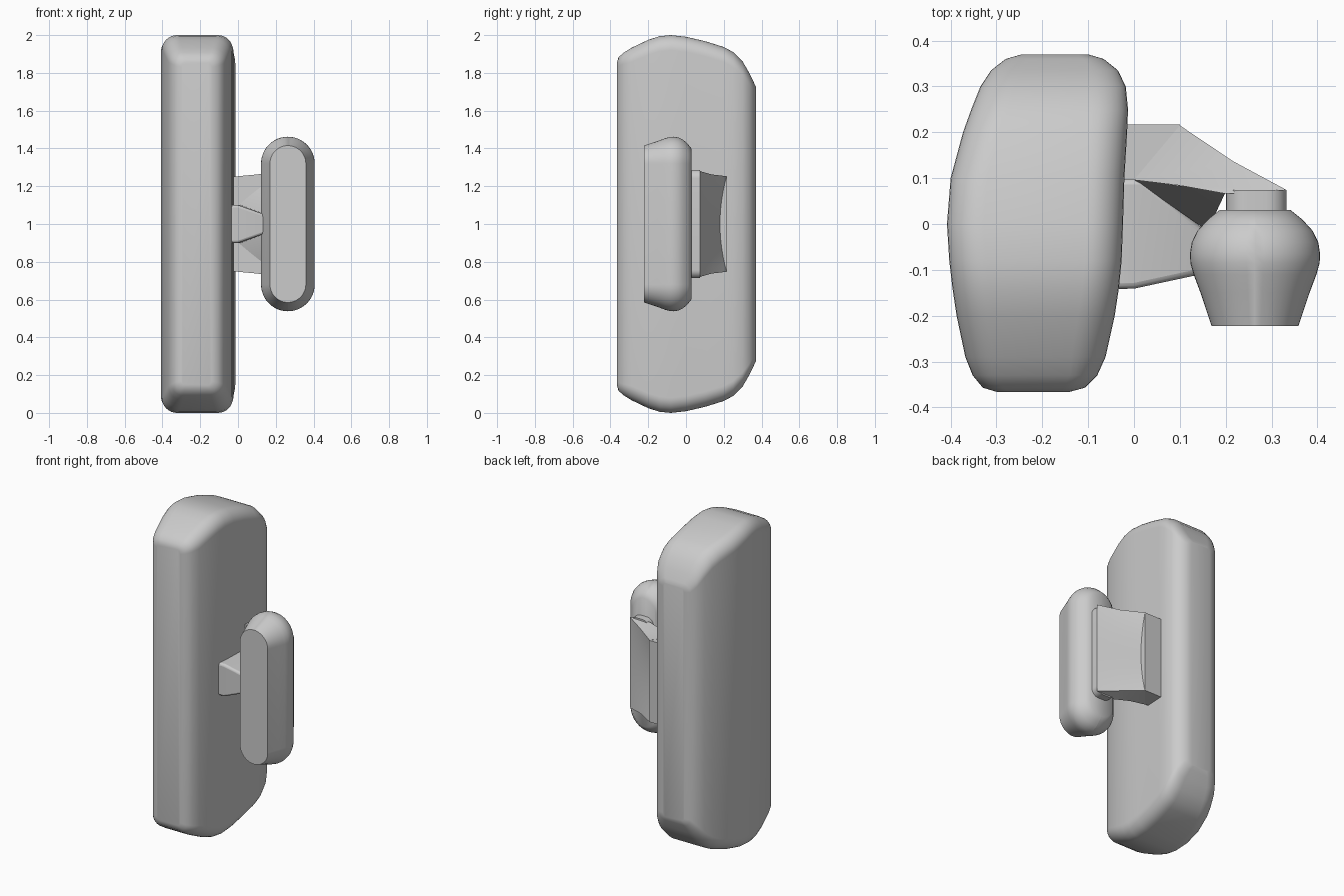
import bpy, bmesh, math

if "Cube" in bpy.data.objects:
    bpy.data.objects.remove(bpy.data.objects["Cube"], do_unlink=True)

grey = bpy.data.materials.new("plain grey")
grey.use_nodes = True
grey.diffuse_color = (0.6, 0.6, 0.6, 1)
bsdf = next(n for n in grey.node_tree.nodes if n.type == 'BSDF_PRINCIPLED')
bsdf.inputs["Base Color"].default_value = (0.6, 0.6, 0.6, 1)


def finish(name, bm, angle=35, bevel=0):
    """Turn a bmesh into a named, shaded object."""
    bmesh.ops.recalc_face_normals(bm, faces=bm.faces)
    mesh = bpy.data.meshes.new(name)
    bm.to_mesh(mesh)
    bm.free()
    mesh.materials.append(grey)
    obj = bpy.data.objects.new(name, mesh)
    bpy.context.collection.objects.link(obj)
    if bevel:
        mod = obj.modifiers.new("soft_edges", 'BEVEL')
        mod.width, mod.segments = bevel, 3
    bpy.ops.object.select_all(action='DESELECT')
    obj.select_set(True)
    bpy.context.view_layer.objects.active = obj
    bpy.ops.object.shade_smooth_by_angle(angle=math.radians(angle))
    return obj


def loft(rings):
    """Skin a list of equal-length point rings and cap both ends."""
    bm = bmesh.new()
    loops = [[bm.verts.new(p) for p in ring] for ring in rings]
    n = len(loops[0])
    for a, b in zip(loops, loops[1:]):
        for i in range(n):
            j = (i + 1) % n
            bm.faces.new((a[i], a[j], b[j], b[i]))
    bm.faces.new(loops[0][::-1])
    bm.faces.new(loops[-1])
    return bm


def rounded_section(y, cx, hx, hz, r, steps=8):
    """Rounded rectangle in the xz plane, centred on z = 1."""
    ring = []
    for k, (sx, sz) in enumerate(((1, 1), (-1, 1), (-1, -1), (1, -1))):
        for i in range(steps + 1):
            a = math.pi / 2 * (k + i / steps)
            ring.append((cx + sx * (hx - r) + r * math.cos(a), y,
                         1 + sz * (hz - r) + r * math.sin(a)))
    return ring


def hull(points):
    bm = bmesh.new()
    verts = [bm.verts.new(p) for p in points]
    bmesh.ops.convex_hull(bm, input=verts)
    return bm


# Large body: stations of y, left x, right x, half height, corner radius
stations = [
    (-0.366, -0.30, -0.14, 0.855, 0.025), (-0.357, -0.33, -0.107, 0.883, 0.045),
    (-0.33, -0.352, -0.08, 0.907, 0.06), (-0.29, -0.368, -0.062, 0.932, 0.075),
    (-0.2, -0.387, -0.042, 0.975, 0.08), (-0.14, -0.396, -0.033, 0.994, 0.08),
    (-0.08, -0.403, -0.027, 1.0, 0.08), (0.0, -0.408, -0.024, 0.991, 0.08),
    (0.1, -0.400, -0.021, 0.968, 0.08), (0.2, -0.373, -0.015, 0.937, 0.08),
    (0.25, -0.355, -0.013, 0.91, 0.08), (0.3, -0.335, -0.018, 0.86, 0.075),
    (0.335, -0.312, -0.035, 0.80, 0.06), (0.36, -0.28, -0.066, 0.748, 0.045),
    (0.37, -0.245, -0.10, 0.725, 0.025)]
finish("body", loft([rounded_section(y, (a + b) / 2, (b - a) / 2, h, r)
                     for y, a, b, h, r in stations]), 40)

# Small pad: a capsule whose radius swells along y
pad = [(-0.222, 0.095), (-0.15, 0.119), (-0.11, 0.134), (-0.085, 0.141),
       (-0.065, 0.142), (-0.04, 0.138), (-0.015, 0.126), (0.01, 0.103), (0.03, 0.078)]
finish("pad", loft([rounded_section(y, 0.264, r, 0.32 + r, r, 12) for y, r in pad]), 40)

# Neck between the pad and the arm
finish("pad_neck", loft([rounded_section(y, 0.267, 0.066, 0.287, 0.045)
                         for y in (0.02, 0.074)]))


# Slanted arm: back edge bowed in at the wall end, straight at the neck
def arm_section(fx, fy, bx, by, hz, bow):
    ts = [i / 8 - 1 for i in range(17)]
    front = [(fx, fy, 1 + t * hz) for t in ts]
    back = [(bx, by + bow * t * t, 1 + t * hz) for t in reversed(ts)]
    return front + back


finish("arm", loft([arm_section(0.0, 0.096, 0.1, 0.18, 0.253, 0.035),
                    arm_section(0.1, 0.084, 0.216, 0.127, 0.262, 0.01),
                    arm_section(0.2, 0.066, 0.333, 0.074, 0.28, 0.0)]))

# Mounting block against the body
finish("arm_mount", hull([(x, y, 1 + s * 0.252) for x in (-0.06, 0.1)
                          for y in (0.097, 0.217) for s in (-1, 1)]))

# Tapered strut from the body to the pad
finish("strut", hull([(x, y, 1 + s * h) for x, y, h in
                      ((-0.06, -0.142, 0.1), (-0.06, 0.1, 0.1), (0.0, -0.141, 0.1),
                       (0.015, 0.1, 0.1), (0.2, -0.098, 0.03), (0.2, -0.05, 0.03))
                      for s in (-1, 1)]), bevel=0.012)

# Web filling the angle between strut and arm
finish("strut_web", hull([(x, y, 1 + s * h) for x, y, h in
                          ((0.0, 0.097, 0.1), (0.2, 0.07, 0.26), (0.16, -0.015, 0.05))
                          for s in (-1, 1)]))
